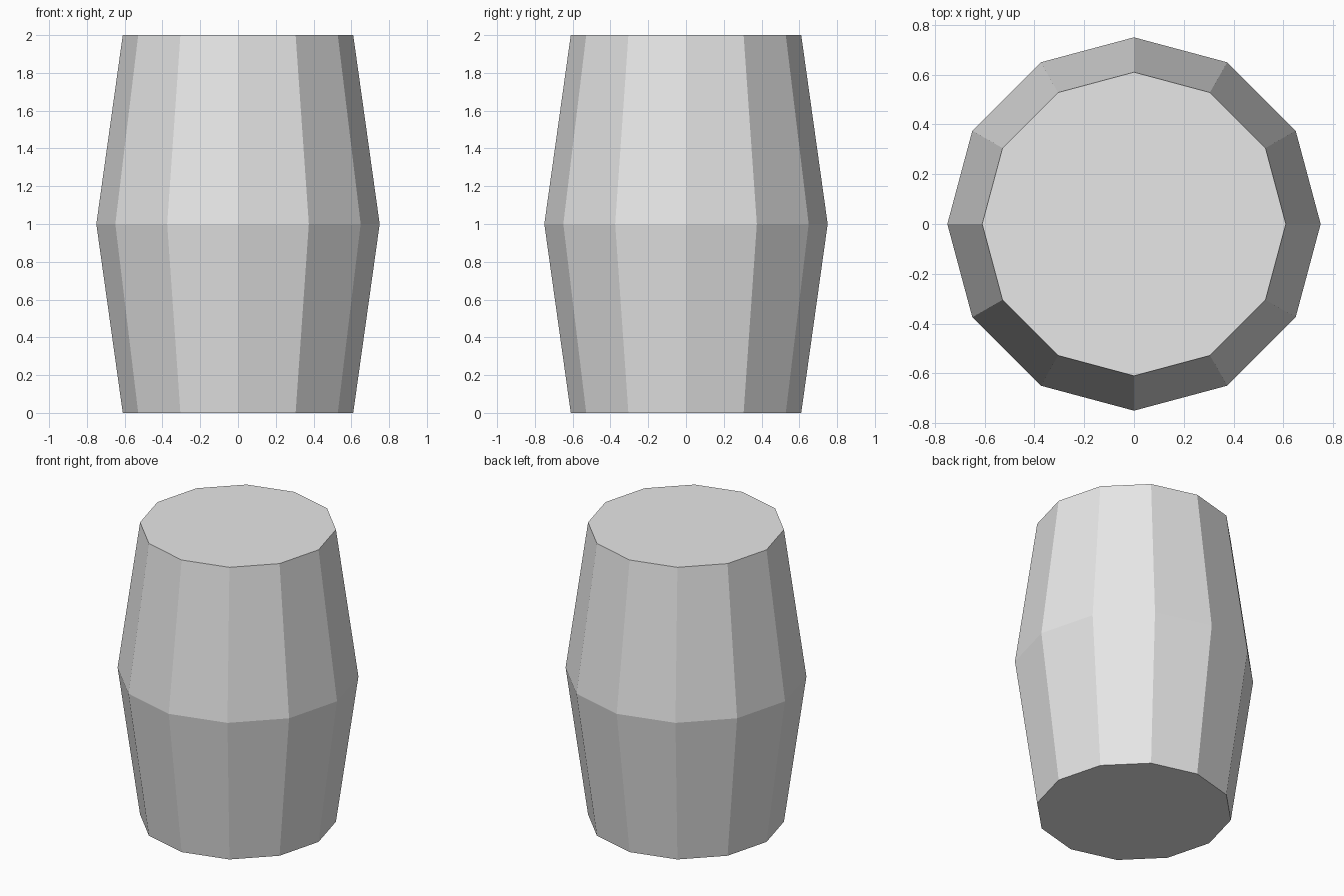
import bpy, bmesh
from math import cos, sin, tau

if "Cube" in bpy.data.objects:
    bpy.data.objects.remove(bpy.data.objects["Cube"])

SIDES = 12
PROFILE = [(0.61, 0.0), (0.75, 1.0), (0.61, 2.0)]  # radius, height

grey = bpy.data.materials.new("light grey")
grey.diffuse_color = (0.8, 0.8, 0.8, 1)
grey.use_nodes = True
grey.node_tree.nodes["Principled BSDF"].inputs["Base Color"].default_value = grey.diffuse_color

# Barrel body: stacked rings joined by flat staves
bm = bmesh.new()
rings = [[bm.verts.new((r * cos(tau * i / SIDES), r * sin(tau * i / SIDES), z))
          for i in range(SIDES)] for r, z in PROFILE]
for low, high in zip(rings, rings[1:]):
    for i in range(SIDES):
        j = (i + 1) % SIDES
        bm.faces.new((low[i], low[j], high[j], high[i]))

# Flat lid and base
bm.faces.new(rings[-1])
bm.faces.new(rings[0][::-1])

mesh = bpy.data.meshes.new("barrel")
bm.to_mesh(mesh)
bm.free()
mesh.materials.append(grey)
bpy.context.collection.objects.link(bpy.data.objects.new("barrel", mesh))
